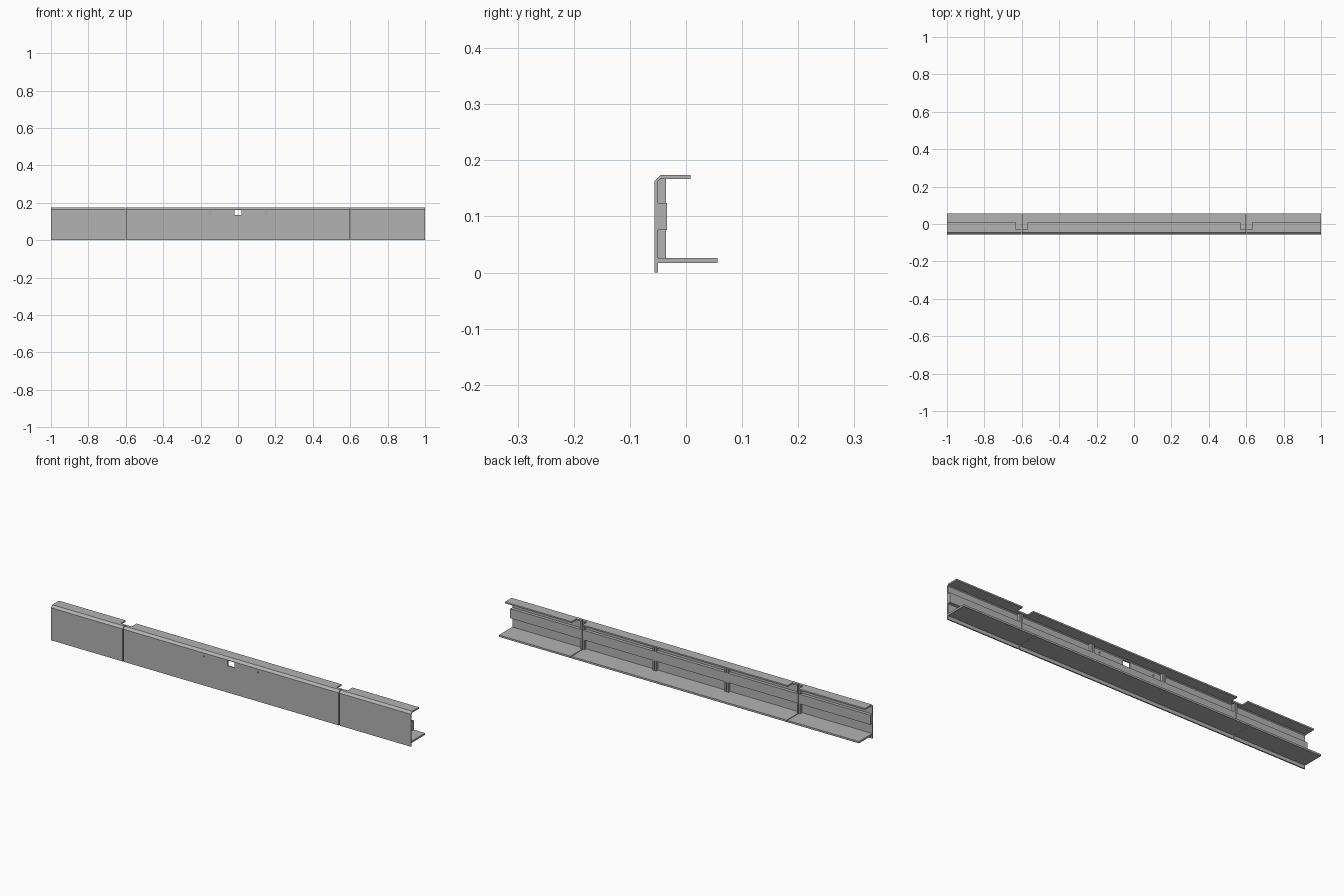
import bpy, bmesh, math
from mathutils import Matrix

cube = bpy.data.objects.get("Cube")
if cube:
    bpy.data.objects.remove(cube, do_unlink=True)

grey = bpy.data.materials.new("plain grey")
grey.use_nodes = True
grey.diffuse_color = (0.45, 0.45, 0.45, 1)
grey.node_tree.nodes["Principled BSDF"].inputs["Base Color"].default_value = (0.45, 0.45, 0.45, 1)

GAP = 0.002        # half of the slit between sections
JOINT = 0.6        # slits between the three sections
BACK = -0.05       # rear face of the front panel


def extrude(name, profile, x0, x1):
    """Solid with a (y, z) cross-section running from x0 to x1."""
    bm = bmesh.new()
    face = bm.faces.new([bm.verts.new((x0, y, z)) for y, z in profile])
    new = bmesh.ops.extrude_face_region(bm, geom=[face])["geom"]
    verts = [v for v in new if isinstance(v, bmesh.types.BMVert)]
    bmesh.ops.translate(bm, verts=verts, vec=(x1 - x0, 0, 0))
    bmesh.ops.recalc_face_normals(bm, faces=bm.faces)
    mesh = bpy.data.meshes.new(name)
    bm.to_mesh(mesh)
    bm.free()
    mesh.materials.append(grey)
    obj = bpy.data.objects.new(name, mesh)
    bpy.context.collection.objects.link(obj)
    return obj


def box(name, x0, x1, y0, y1, z0, z1):
    return extrude(name, [(y0, z0), (y1, z0), (y1, z1), (y0, z1)], x0, x1)


def cut(target, cutter):
    cutter.hide_render = True
    cutter.hide_viewport = True
    cutter.display_type = 'WIRE'
    mod = target.modifiers.new(cutter.name, 'BOOLEAN')
    mod.operation = 'DIFFERENCE'
    mod.solver = 'EXACT'
    mod.object = cutter


# Front panel, chamfered corner and top flange share one cross-section
panel_profile = [(-0.056, 0), (-0.056, 0.163), (-0.045, 0.174), (0.008, 0.174),
                 (0.008, 0.167), (-0.046, 0.167), (BACK, 0.163), (BACK, 0)]
sections = {"right": (-1, -JOINT - GAP),
            "middle": (-JOINT + GAP, JOINT - GAP),
            "left": (JOINT + GAP, 1)}
panels = {}
for side, (x0, x1) in sections.items():
    panels[side] = extrude(side + "_front_panel", panel_profile, x0, x1)
    # Raised batten along the back of the panel
    box(side + "_batten", x0, x1, BACK, -0.034, 0.076, 0.124)

# Notches in the top flange at each joint
for side, sign in (("right", -1), ("left", 1)):
    mid = sign * JOINT
    notch = box(side + "_notch_cutter", mid - 0.03, mid + 0.03, -0.03, 0.03, 0.15, 0.2)
    cut(panels[side], notch)
    cut(panels["middle"], notch)

# Central window and two small screw holes
cut(panels["middle"], box("window_cutter", -0.019, 0.019, -0.08, -0.04, 0.134, 0.161))
for side, x in (("right", -0.15), ("left", 0.15)):
    ring = [(0.004 * math.cos(i * math.tau / 12), 0.004 * math.sin(i * math.tau / 12))
            for i in range(12)]
    hole = extrude(side + "_hole_cutter", ring, -0.02, 0.02)
    hole.data.transform(Matrix.Translation((x, -0.055, 0.147)) @ Matrix.Rotation(math.pi / 2, 4, 'Z'))
    cut(panels["middle"], hole)

# Bottom shelf in five bays
joints = [-0.6, -0.2, 0.2, 0.6]
edges = [-1] + joints + [1]
for i, (a, b) in enumerate(zip(edges, edges[1:]), 1):
    x0 = a + GAP if abs(a) == JOINT else a
    x1 = b - GAP if abs(b) == JOINT else b
    box(f"shelf_bay_{i}", x0, x1, BACK, 0.056, 0.017, 0.026)

# Pairs of upright ribs at every joint
for i, x in enumerate(joints, 1):
    for side, sign in (("right", -1), ("left", 1)):
        a, b = sorted((x + sign * GAP, x + sign * 0.01))
        box(f"rib_{i}_{side}", a, b, BACK, -0.036, 0.026, 0.167)
